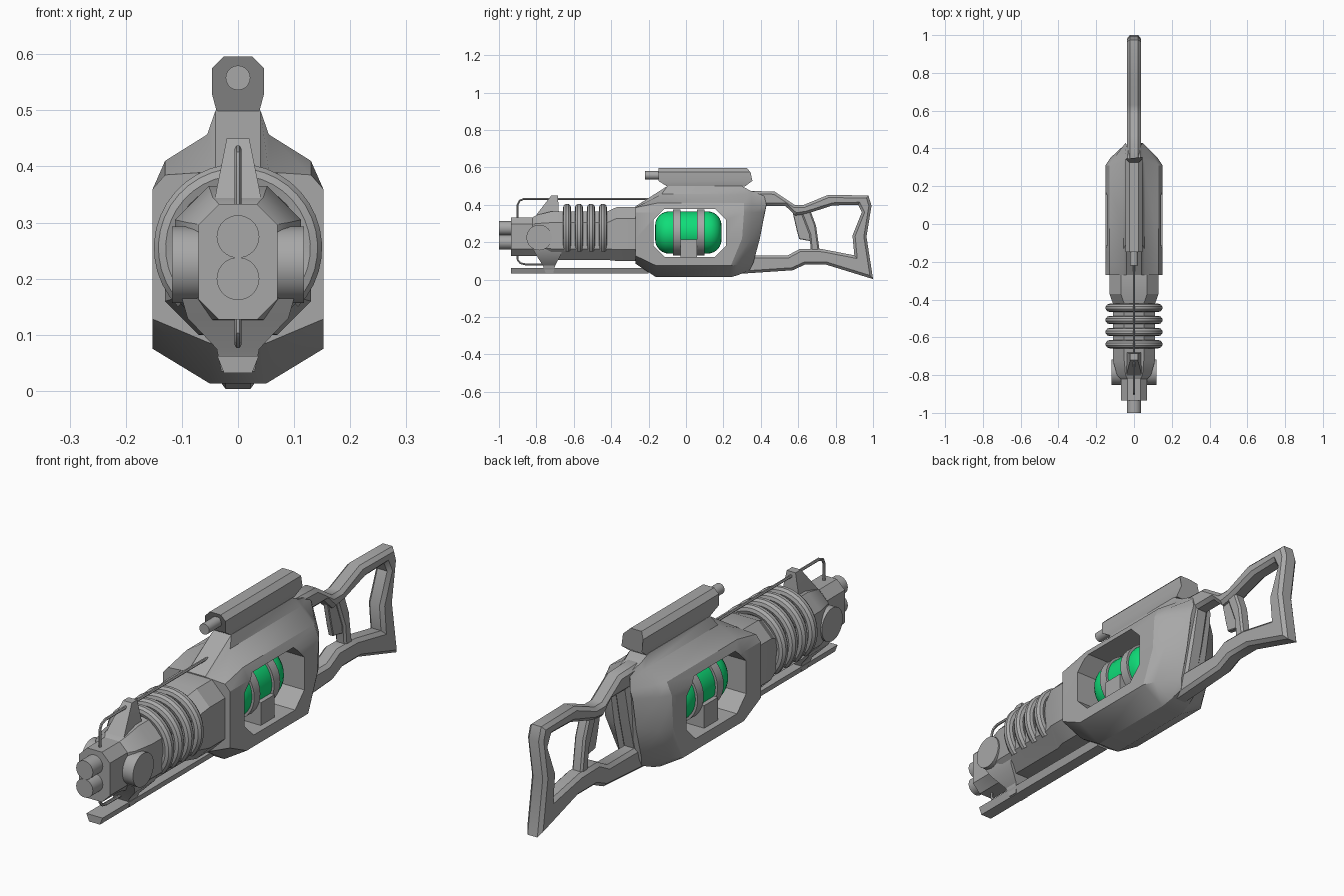
import bpy, bmesh, math
from mathutils import Vector

cube = bpy.data.objects.get("Cube")
if cube:
    bpy.data.objects.remove(cube)


def material(name, color):
    m = bpy.data.materials.new(name)
    m.use_nodes = True
    m.diffuse_color = color
    m.node_tree.nodes["Principled BSDF"].inputs["Base Color"].default_value = color
    return m


GREY = material("gun grey", (0.39, 0.39, 0.39, 1))
GREEN = material("glowing green", (0.005, 0.72, 0.19, 1))


def activate(ob):
    bpy.ops.object.select_all(action='DESELECT')
    ob.select_set(True)
    bpy.context.view_layer.objects.active = ob


def smooth(ob, angle=30):
    activate(ob)
    bpy.ops.object.shade_smooth_by_angle(angle=math.radians(angle))


def loft(name, rings, mat=GREY):
    """Skin closed rings of equal length and cap both ends."""
    bm = bmesh.new()
    vs = [[bm.verts.new(p) for p in r] for r in rings]
    n = len(rings[0])
    for a, b in zip(vs, vs[1:]):
        for i in range(n):
            j = (i + 1) % n
            bm.faces.new((a[i], a[j], b[j], b[i]))
    bm.faces.new(vs[0])
    bm.faces.new(vs[-1])
    bmesh.ops.recalc_face_normals(bm, faces=bm.faces)
    me = bpy.data.meshes.new(name)
    bm.to_mesh(me)
    bm.free()
    me.materials.append(mat)
    ob = bpy.data.objects.new(name, me)
    bpy.context.collection.objects.link(ob)
    smooth(ob)
    return ob


def mirrored(half):
    """Complete a ring from its +x half."""
    return half + [(-x, y, z) for x, y, z in reversed(half)]


def octagon(y, w, z0, z1, c):
    return mirrored([(w - c, y, z0), (w, y, z0 + c), (w, y, z1 - c), (w - c, y, z1)])


def rect(z, w, y0, y1):
    return [(w, y0, z), (w, y1, z), (-w, y1, z), (-w, y0, z)]


def lathe(name, profile, center, axis='y', mat=GREY, n=32):
    """Turn (along, radius) pairs about an axis through center."""
    rings = []
    for t, r in profile:
        ring = []
        for i in range(n):
            a = 2 * math.pi * i / n
            u, v = r * math.cos(a), r * math.sin(a)
            p = (u, t, v) if axis == 'y' else (t, u, v)
            ring.append(Vector(center) + Vector(p))
        rings.append(ring)
    return loft(name, rings, mat)


def curve_object(name, paths, closed, **settings):
    cu = bpy.data.curves.new(name, 'CURVE')
    for k, v in settings.items():
        setattr(cu, k, v)
    for path in paths:
        sp = cu.splines.new('POLY')
        sp.points.add(len(path) - 1)
        for p, co in zip(sp.points, path):
            p.co = (*co, 1) if len(co) == 3 else (*co, 0, 1)
        sp.use_cyclic_u = closed
        sp.use_smooth = not closed
    cu.materials.append(GREY)
    ob = bpy.data.objects.new(name, cu)
    bpy.context.collection.objects.link(ob)
    if closed:
        ob.rotation_euler = (math.pi / 2, 0, math.pi / 2)
    activate(ob)
    bpy.ops.object.convert(target='MESH')
    ob = bpy.context.object
    smooth(ob, 35)
    return ob


def plate(name, outlines, half, chamfer):
    """Chamfered slab in the side plane, drawn as (y, z) outlines."""
    return curve_object(name, outlines, True, dimensions='2D', fill_mode='BOTH',
                        extrude=half - chamfer, bevel_depth=chamfer,
                        bevel_resolution=0, offset=-chamfer)


def tube(name, path, r, res=3):
    return curve_object(name, [path], False, dimensions='3D', bevel_depth=r,
                        bevel_resolution=res, use_fill_caps=True)


# Main housing
section = [(.05, .013), (.152, .075), (.152, .22), (.152, .36), (.13, .41), (.055, .457), (.04, .5)]
front = [(.05, .085), (.152, .128), (.152, .22), (.152, .36), (.13, .385), (.055, .39), (.04, .392)]
fore_y = [-.16, -.16, -.15, -.15, -.15, -.13, -.1]
rear_y = [.24, .24, .3, .31, .31, .33, .3]
chamfered = [(.045, .28, .025), (.125, .28, .08), (.125, .35, .22), (.125, .35, .36),
             (.105, .35, .405), (.05, .35, .45), (.035, .345, .475)]
rear_end = [(.035, .34, .05), (.05, .36, .09), (.05, .395, .22), (.05, .42, .36),
            (.045, .43, .4), (.04, .42, .44), (.03, .41, .46)]
housing = loft("housing", [
    mirrored([(x, -.27, z) for x, z in front]),
    mirrored([(x, y, z) for (x, z), y in zip(section, fore_y)]),
    mirrored([(x, y, z) for (x, z), y in zip(section, rear_y)]),
    mirrored(chamfered), mirrored(rear_end)])

# Window through both sides of the housing
y0, y1, z0, z1, c = -.175, .215, .122, .378, .06
opening = [(y0 + c, z0), (y1 - c, z0), (y1, z0 + c), (y1, z1 - c),
           (y1 - c, z1), (y0 + c, z1), (y0, z1 - c), (y0, z0 + c)]
cutter = loft("window_cutter", [[(x, y, z) for y, z in opening] for x in (-.3, .3)])
cutter.hide_render = True
mod = housing.modifiers.new("window", 'BOOLEAN')
mod.object = cutter
mod.operation = 'DIFFERENCE'
mod.solver = 'EXACT'
activate(housing)
bpy.ops.object.modifier_apply(modifier=mod.name)
bpy.data.objects.remove(cutter)
smooth(housing)

# Energy capsule with its bands and cradle
R, E = .113, .075
steps = [math.pi / 2 * i / 6 for i in range(7)]
dome = [(E * math.sin(a), R - E + E * math.cos(a)) for a in steps]
profile = [(-.09 - t, r) for t, r in reversed(dome)] + [(.115 + t, r) for t, r in dome]
lathe("energy_capsule", profile, (0, 0, .252), mat=GREEN)
for name, y in (("front_band", -.05), ("rear_band", .08)):
    lathe(name, [(-.02, .1), (-.02, .123), (.02, .123), (.02, .1)], (0, y, .252))
loft("capsule_cradle", [rect(.115, .125, -.03, .06), rect(.215, .125, -.03, .06)])

# Barrel shroud, stepping up toward the housing
loft("barrel_shroud", [octagon(*s) for s in (
    (-.935, .07, .127, .333, .036), (-.82, .07, .127, .333, .036),
    (-.8, .09, .127, .345, .045), (-.72, .112, .105, .365, .06),
    (-.42, .112, .105, .365, .06), (-.37, .13, .1, .388, .06), (-.26, .13, .1, .388, .06))])

# Twin muzzles and side drums
for name, z in (("upper_muzzle", .275), ("lower_muzzle", .2)):
    lathe(name, [(-1, .038), (-.92, .038)], (0, 0, z))
lathe("side_drums", [(-.118, .068), (.118, .068)], (0, -.785, .225), axis='x')

# Cooling coils
for i in range(4):
    arc = [math.radians(-45 + 270 * k / 28) for k in range(29)]
    tube(f"coil_{i + 1}", [(.129 * math.cos(a), -.636 + .064 * i, .255 + .129 * math.sin(a))
                           for a in arc], .022)

# Fins above and below the barrel
loft("upper_fin", [rect(.32, .045, -.82, -.68), rect(.36, .038, -.79, -.68),
                   rect(.45, .02, -.72, -.685)])
loft("lower_fin", [rect(.165, .1, -.82, -.66), rect(.13, .09, -.8, -.67),
                   rect(.075, .038, -.765, -.7), rect(.035, .03, -.75, -.71)])

# Lower rail
loft("lower_rail", [mirrored([(.025, y, .032), (.037, y, .062)]) for y in (-.935, -.2)])

# Thin feed wires
tube("upper_wire", [(0, -.9, .32), (0, -.9, .4), (0, -.89, .422), (0, -.865, .432),
                    (0, -.1, .432)], .006, 1)
tube("lower_wire", [(0, -.9, .14), (0, -.9, .105), (0, -.885, .088), (0, -.86, .082),
                    (0, -.73, .082)], .006, 1)

# Sight on the ridge of the housing
sight = [(.038, .498), (.046, .528), (.046, .575), (.025, .596)]
loft("sight", [mirrored([(x, y, z) for (x, z), y in zip(sight, ys)])
               for ys in ((-.1, -.148, -.148, -.148), (.315, .355, .345, .325))])
lathe("sight_lens_tube", [(-.22, .022), (-.13, .022)], (0, 0, .558), n=20)

# Open shoulder stock
outer = [(.27, .46), (.34, .475), (.475, .47), (.58, .4), (.63, .4), (.76, .453), (.975, .45),
         (.992, .395), (.965, .23), (1, .003), (.75, .08), (.635, .08), (.57, .05), (.27, .03)]
inner = [(.43, .395), (.53, .395), (.585, .343), (.645, .352), (.785, .397), (.92, .4), (.94, .36),
         (.89, .235), (.9, .13), (.73, .163), (.61, .165), (.545, .13), (.37, .13), (.4, .25)]
plate("stock", [outer, inner], .036, .014)

# Grip and trigger inside the stock
plate("grip", [[(.61, .37), (.665, .37), (.695, .29), (.715, .15), (.668, .15), (.66, .24)]], .024, .008)
plate("trigger", [[(.57, .36), (.625, .36), (.665, .25), (.67, .205), (.605, .217), (.593, .26)]], .012, .003)
